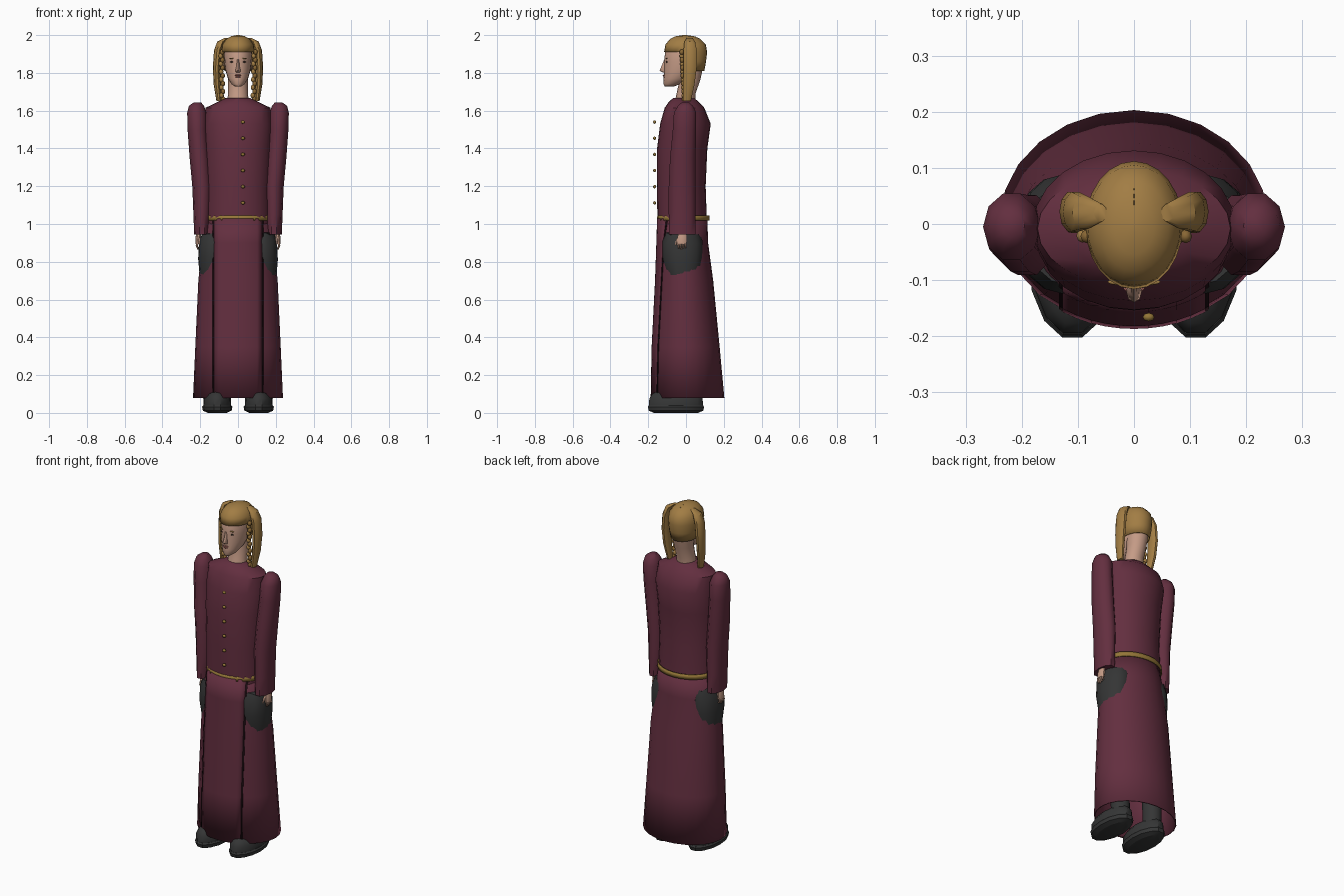
import bpy, bmesh, math, random
from mathutils import Vector

random.seed(4)
cube = bpy.data.objects.get("Cube")
if cube:
    bpy.data.objects.remove(cube, do_unlink=True)


def material(name, r, g, b):
    m = bpy.data.materials.new(name)
    m.use_nodes = True
    m.diffuse_color = (r, g, b, 1)
    bsdf = m.node_tree.nodes["Principled BSDF"]
    bsdf.inputs["Base Color"].default_value = (r, g, b, 1)
    bsdf.inputs["Roughness"].default_value = 0.8
    return m


MAROON = material("maroon cloth", .125, .028, .05)
SEAM = material("dark seam", .012, .004, .006)
DARK = material("charcoal", .035, .036, .036)
SKIN = material("skin", .56, .33, .24)
HAIR = material("blonde hair", .36, .205, .058)
BRAID = material("braid shade", .25, .135, .035)
GOLD = material("gold trim", .30, .185, .04)
EYE = material("dark eyes", .04, .025, .02)
LIP = material("lips", .33, .12, .10)


def finish(bm, name, mat, angle=40):
    bmesh.ops.recalc_face_normals(bm, faces=bm.faces)
    mesh = bpy.data.meshes.new(name)
    bm.to_mesh(mesh)
    bm.free()
    ob = bpy.data.objects.new(name, mesh)
    bpy.context.collection.objects.link(ob)
    mesh.materials.append(mat)
    if angle:
        bpy.ops.object.select_all(action='DESELECT')
        ob.select_set(True)
        bpy.context.view_layer.objects.active = ob
        bpy.ops.object.shade_smooth_by_angle(angle=math.radians(angle))
    return ob


def loft(name, mat, rings, n=20, caps=True, keep=None, angle=40, jitter=0):
    """Skin elliptical rings given as (x, y, z, radius x, radius y)."""
    bm = bmesh.new()
    loops = []
    for x, y, z, rx, ry in rings:
        loop = []
        for i in range(n):
            a = 2 * math.pi * i / n
            j = random.uniform(-jitter, jitter)
            loop.append(bm.verts.new((x + rx * math.cos(a), y + ry * math.sin(a), z + j)))
        loops.append(loop)
    for lo, hi in zip(loops, loops[1:]):
        for i in range(n):
            k = (i + 1) % n
            bm.faces.new((lo[i], lo[k], hi[k], hi[i]))
    if caps:
        bm.faces.new(loops[0])
        bm.faces.new(loops[-1])
    if keep:
        bad = [f for f in bm.faces if not keep(f.calc_center_median())]
        bmesh.ops.delete(bm, geom=bad, context='FACES')
    return finish(bm, name, mat, angle)


def blob(name, mat, centre, size, seg=10):
    bm = bmesh.new()
    bmesh.ops.create_uvsphere(bm, u_segments=seg, v_segments=seg // 2 + 1, radius=1)
    for v in bm.verts:
        v.co = Vector([c + s * p for c, s, p in zip(centre, size, v.co)])
    return finish(bm, name, mat, 60)


def thicken(ob, t):
    mod = ob.modifiers.new("thickness", 'SOLIDIFY')
    mod.thickness = t


# Robe: open skirt and bodice
SKIRT = [(0, .01, .08, .238, .193), (0, 0, .35, .226, .178), (0, -.008, .7, .21, .152),
         (0, -.018, .9, .19, .135), (0, -.018, 1.03, .165, .131)]
thicken(loft("skirt", MAROON, SKIRT, 24, caps=False), .006)
loft("bodice", MAROON, [(0, -.02, 1.0, .169, .131), (0, -.025, 1.2, .166, .129),
     (0, -.02, 1.4, .174, .133), (0, -.003, 1.53, .18, .134), (0, -.008, 1.615, .172, .105),
     (0, -.012, 1.645, .11, .08), (0, -.012, 1.668, .06, .055)], 24)


def skirt_strip(name, mat, x0, x1, offset, steps):
    """Thin plate hugging the front of the skirt."""
    bm = bmesh.new()
    rows = []
    for _, cy, z, rx, ry in SKIRT:
        row = []
        for i in range(steps + 1):
            x = x0 + (x1 - x0) * i / steps
            row.append(bm.verts.new((x, cy - ry * math.sqrt(1 - (x / rx) ** 2) - offset, z)))
        rows.append(row)
    for lo, hi in zip(rows, rows[1:]):
        for i in range(steps):
            bm.faces.new((lo[i], lo[i + 1], hi[i + 1], hi[i]))
    thicken(finish(bm, name, mat), .003)


skirt_strip("front_panel", MAROON, -.127, .127, .004, 10)

# Belt and buttons
thicken(loft("belt", GOLD, [(0, -.014, 1.018, .172, .139), (0, -.014, 1.046, .171, .138)],
             24, caps=False), .006)
for i in range(6):
    blob("button", GOLD, (.026, -.166, 1.112 + i * .0855), (.011, .008, .009), 8)

for side, s in (("left", 1), ("right", -1)):
    skirt_strip(side + "_skirt_seam", SEAM, s * .126, s * .134, .003, 1)

    # Puffed sleeve
    loft(side + "_sleeve", MAROON, [(s * x, y, z, rx, ry) for x, y, z, rx, ry in (
        (.19, -.02, .945, .042, .074), (.19, -.02, 1.05, .046, .075),
        (.19, -.02, 1.2, .052, .075), (.203, -.017, 1.35, .053, .071),
        (.215, -.008, 1.5, .052, .065), (.218, -.005, 1.59, .051, .062),
        (.22, -.003, 1.625, .04, .042), (.215, -.003, 1.643, .02, .022))], 10, angle=50)

    # Hand with fingers and thumb
    loft(side + "_palm", SKIN, [(s * .213, -.022, .895, .012, .026),
         (s * .212, -.02, .925, .014, .028), (s * .205, -.018, .96, .014, .02)], 10)
    for i in range(4):
        y = -.041 + i * .0125
        loft(side + "_finger", SKIN, [(s * .212, y + .003, .866 + .004 * abs(i - 1), .004, .004),
             (s * .218, y, .885, .006, .006), (s * .213, y, .905, .007, .007)], 6)
    loft(side + "_thumb", SKIN, [(s * .2, -.055, .89, .005, .005),
         (s * .205, -.046, .915, .008, .008), (s * .208, -.03, .935, .008, .008)], 6)

    # Trouser leg with a ragged hip showing through the robe
    loft(side + "_trouser_leg", DARK, [(s * .11, .02, .05, .05, .052),
         (s * .115, .01, .4, .055, .06), (s * .125, -.01, .64, .062, .065)], 12)
    loft(side + "_trouser_hip", DARK, [(s * .125, -.01, .64, .062, .065),
         (s * .127, -.014, .72, .076, .09), (s * .13, -.018, .82, .081, .105),
         (s * .128, -.018, .9, .078, .106), (s * .12, -.018, .955, .07, .09)],
         16, jitter=.014)

    # Shoe and sole
    loft(side + "_sole", DARK, [(s * .11, -.053, z, rx, ry) for z, rx, ry in (
        (0, .05, .12), (.012, .076, .148), (.032, .08, .153), (.04, .074, .147))], 14, angle=25)
    loft(side + "_shoe", DARK, [(s * .11, y, z, rx, ry) for y, z, rx, ry in (
        (-.053, .035, .073, .146), (-.053, .075, .074, .145),
        (-.055, .102, .055, .125), (-.055, .118, .025, .09))], 14)

    # Pigtail and plaited strand
    loft(side + "_pigtail", HAIR, [(s * x, y, z, rx, ry) for x, y, z, rx, ry in (
        (.06, .02, 1.985, .012, .016), (.088, .02, 1.965, .022, .03),
        (.105, .022, 1.92, .022, .037), (.112, .022, 1.83, .021, .037),
        (.11, .015, 1.74, .019, .032), (.1, .005, 1.65, .014, .022))], 10)
    for i in range(13):
        t = i / 12
        zig = .004 * (-1) ** i
        blob(side + "_plait", HAIR if i % 2 else BRAID,
             (s * (.088 - .006 * t) + zig, -.022 + .012 * t, 1.91 - .25 * t),
             (.012, .013, .015), 8)

    # Eye, brow and ear
    blob(side + "_eye", EYE, (s * .03, -.102, 1.858), (.012, .005, .005), 8)
    blob(side + "_brow", HAIR, (s * .031, -.103, 1.877), (.017, .006, .003), 8)
    blob(side + "_ear", SKIN, (s * .074, .0, 1.845), (.008, .018, .03), 8)

# Neck and head
loft("neck", SKIN, [(0, -.008, 1.62, .062, .056), (0, 0, 1.69, .052, .05),
     (0, .02, 1.76, .052, .055), (0, .025, 1.84, .06, .068)], 16)
loft("head", SKIN, [(0, -.09, 1.727, .015, .022), (0, -.075, 1.74, .034, .044),
     (0, -.048, 1.77, .053, .07), (0, -.026, 1.81, .066, .09), (0, -.012, 1.86, .072, .103),
     (0, -.006, 1.91, .074, .105), (0, -.005, 1.96, .06, .085), (0, -.005, 1.98, .03, .05)],
     20, angle=60)

# Nose and mouth
loft("nose", SKIN, [(0, -.112, 1.803, .012, .012), (0, -.12, 1.812, .014, .02),
     (0, -.115, 1.835, .008, .015), (0, -.106, 1.87, .007, .01)], 8, angle=60)
blob("upper_lip", LIP, (0, -.115, 1.787), (.02, .009, .004), 8)
blob("lower_lip", LIP, (0, -.113, 1.779), (.016, .009, .005), 8)

# Hair: cap cut to a straight fringe and longer back
thicken(loft("hair_cap", HAIR, [(0, .012, 1.81, .07, .085), (0, .006, 1.86, .081, .1),
        (0, -.002, 1.91, .087, .114), (0, -.002, 1.95, .083, .107),
        (0, -.004, 1.98, .062, .08), (0, -.006, 1.994, .036, .048), (0, -.006, 2.0, .008, .01)],
        24, keep=lambda c: c.z > 1.9 or (c.y > -.015 and c.z > 1.82), angle=60), .004)
# Centre parting along the crown
for i in range(7):
    blob("parting", BRAID, (0, .025 + .011 * i, 1.992 - .0011 * i * i), (.002, .009, .005), 6)
